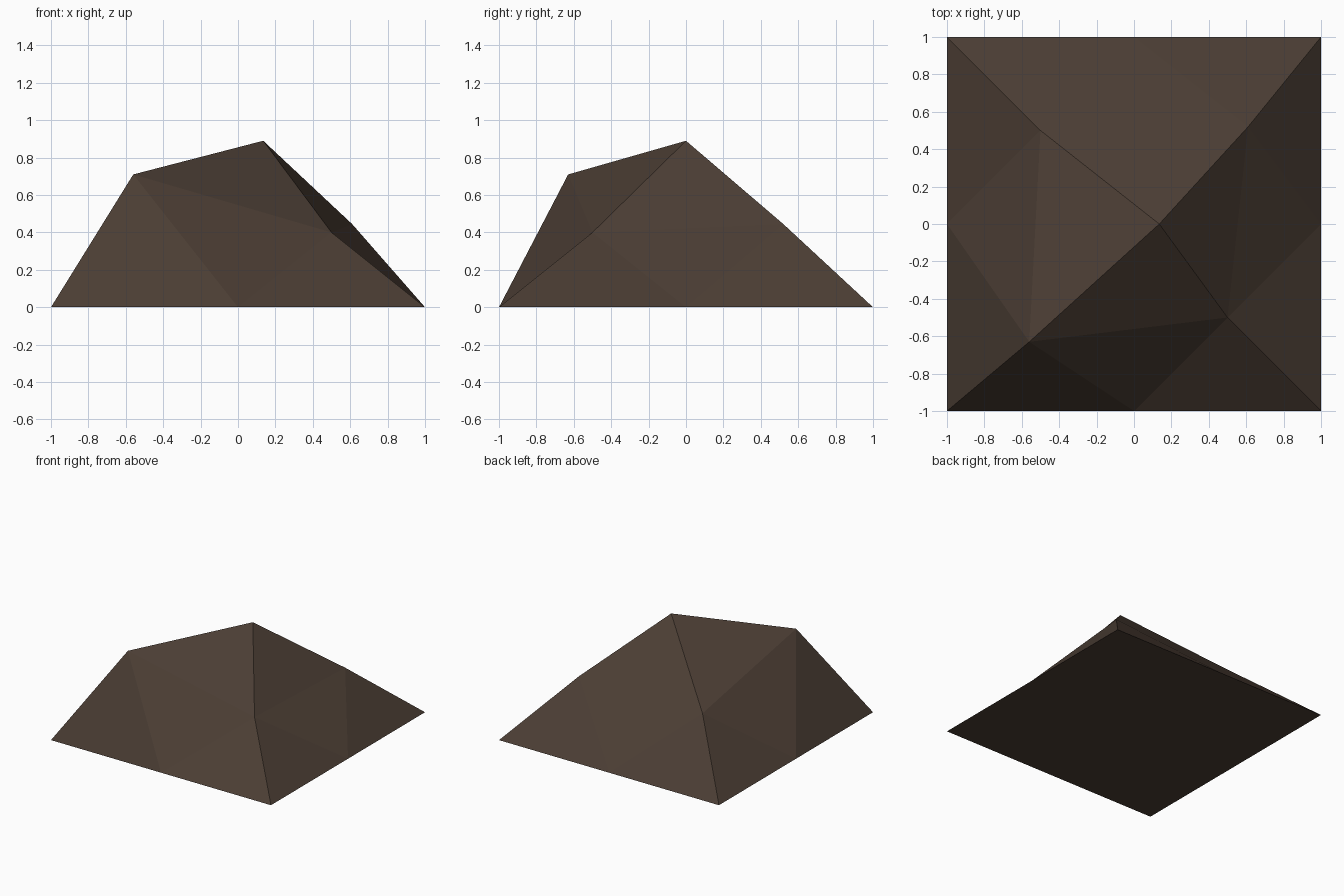
import bpy
import bmesh
from mathutils import Vector

if "Cube" in bpy.data.objects:
    bpy.data.objects.remove(bpy.data.objects["Cube"])

# One flat dark brown colour
brown = bpy.data.materials.new("dark_brown_rock")
brown.diffuse_color = (0.070, 0.047, 0.034, 1.0)
brown.use_nodes = True
brown.node_tree.nodes["Principled BSDF"].inputs["Base Color"].default_value = brown.diffuse_color

bm = bmesh.new()

# Square foot, with each side split at its middle
corner_pos = [Vector(p) for p in ((-1, -1, 0), (1, -1, 0), (1, 1, 0), (-1, 1, 0))]
corners = [bm.verts.new(p) for p in corner_pos]
middles = [bm.verts.new((corner_pos[i] + corner_pos[(i + 1) % 4]) / 2) for i in range(4)]

# Uneven shoulder points on the four ridges, and the off-centre peak
shoulders = [bm.verts.new(p) for p in (
    (-0.56, -0.63, 0.71), (0.50, -0.50, 0.40),
    (0.61, 0.52, 0.445), (-0.50, 0.50, 0.43))]
peak = bm.verts.new((0.135, 0, 0.89))

# Each side: two foot triangles, one between them, one up to the peak
for i in range(4):
    j = (i + 1) % 4
    bm.faces.new((corners[i], middles[i], shoulders[i]))
    bm.faces.new((middles[i], shoulders[j], shoulders[i]))
    bm.faces.new((middles[i], corners[j], shoulders[j]))
    bm.faces.new((shoulders[i], shoulders[j], peak))

# Flat underside
bm.faces.new([v for i in reversed(range(4)) for v in (middles[i], corners[i])])
bmesh.ops.recalc_face_normals(bm, faces=bm.faces)

mesh = bpy.data.meshes.new("rocky_hill")
bm.to_mesh(mesh)
bm.free()
mesh.materials.append(brown)
hill = bpy.data.objects.new("rocky_hill", mesh)
bpy.context.collection.objects.link(hill)
